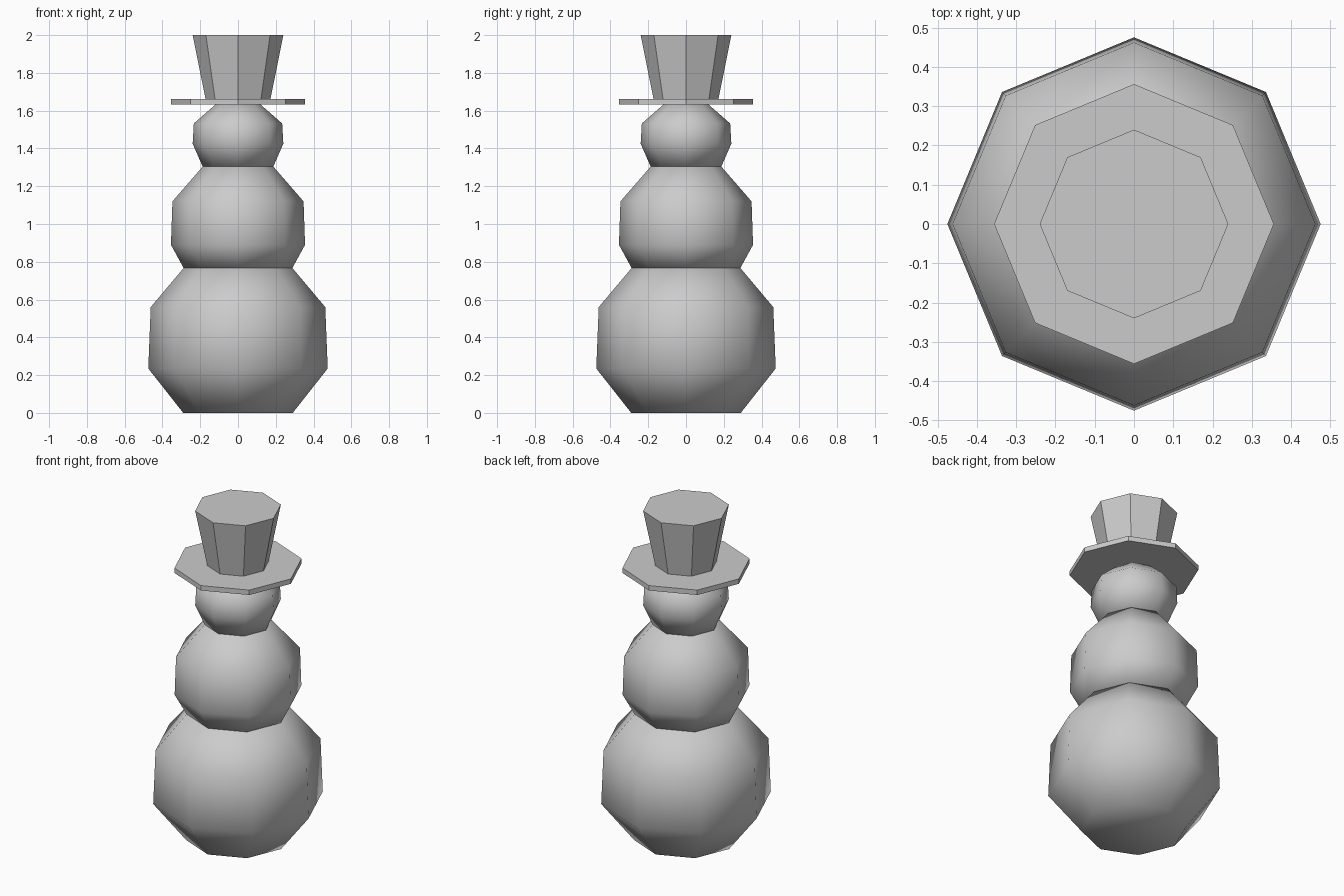
import bpy, bmesh
from math import cos, sin, pi

if "Cube" in bpy.data.objects:
    bpy.data.objects.remove(bpy.data.objects["Cube"])

SIDES = 8


def lathe(name, profile, smooth=False):
    """Closed eight-sided turned solid from (radius, height) points, bottom to top."""
    bm = bmesh.new()
    rings = [[bm.verts.new((r * cos(2 * pi * i / SIDES), r * sin(2 * pi * i / SIDES), z))
              for i in range(SIDES)] for r, z in profile]
    for low, high in zip(rings, rings[1:]):
        for i in range(SIDES):
            j = (i + 1) % SIDES
            bm.faces.new((low[i], low[j], high[j], high[i]))
    bm.faces.new(rings[0][::-1])
    bm.faces.new(rings[-1])
    for face in bm.faces:
        face.smooth = smooth
    mesh = bpy.data.meshes.new(name)
    bm.to_mesh(mesh)
    bm.free()
    obj = bpy.data.objects.new(name, mesh)
    bpy.context.collection.objects.link(obj)
    return obj


# Three stacked snowballs
lathe("lower_ball", [(0.29, 0), (0.475, 0.235), (0.462, 0.56), (0.288, 0.767)], True)
lathe("middle_ball", [(0.288, 0.767), (0.355, 0.89), (0.347, 1.12), (0.187, 1.304)], True)
lathe("head", [(0.187, 1.304), (0.24, 1.425), (0.234, 1.532), (0.12, 1.632)], True)

# Top hat
lathe("hat_brim", [(0.356, 1.632), (0.356, 1.662)])
lathe("hat_crown", [(0.172, 1.662), (0.24, 2.0)])
